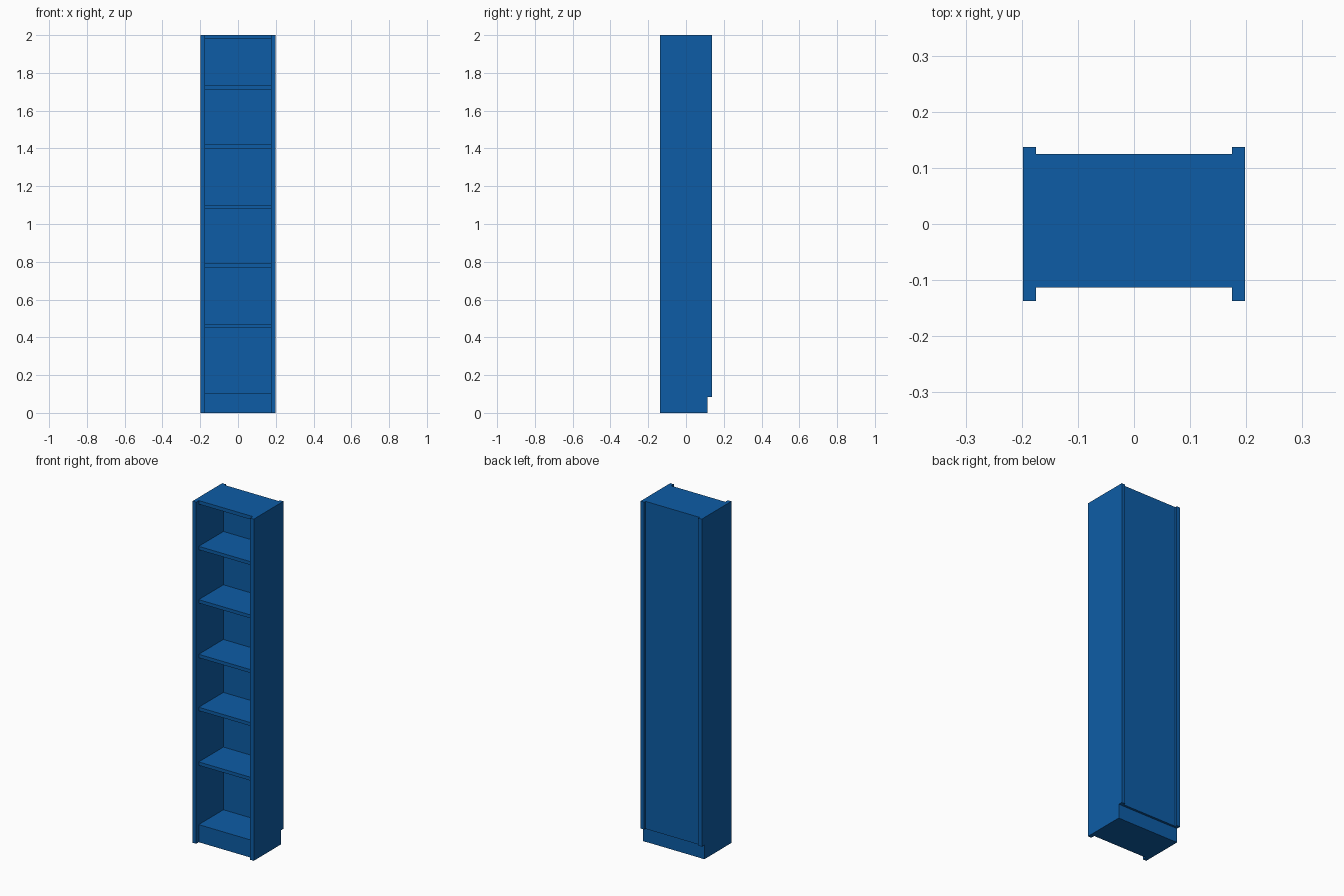
import bpy, bmesh

if "Cube" in bpy.data.objects:
    bpy.data.objects.remove(bpy.data.objects["Cube"])

blue = bpy.data.materials.new("blue")
blue.diffuse_color = (0.004, 0.108, 0.38, 1)
blue.use_nodes = True
blue.node_tree.nodes["Principled BSDF"].inputs["Base Color"].default_value = blue.diffuse_color

X0, X1 = -0.198, 0.198        # outer width
T = 0.023                     # side panel thickness
YF, YB = -0.137, 0.137        # outer depth
FRONT, BACK = -0.113, 0.125   # recessed front edge of shelves, rear of back panel


def prism(name, profile, x0, x1):
    """Extrude a (y, z) profile from x0 to x1."""
    bm = bmesh.new()
    face = bm.faces.new([bm.verts.new((x0, y, z)) for y, z in profile])
    ext = bmesh.ops.extrude_face_region(bm, geom=[face])
    moved = [v for v in ext["geom"] if isinstance(v, bmesh.types.BMVert)]
    bmesh.ops.translate(bm, verts=moved, vec=(x1 - x0, 0, 0))
    bmesh.ops.recalc_face_normals(bm, faces=bm.faces)
    mesh = bpy.data.meshes.new(name)
    bm.to_mesh(mesh)
    bm.free()
    mesh.materials.append(blue)
    ob = bpy.data.objects.new(name, mesh)
    bpy.context.collection.objects.link(ob)
    return ob


def board(name, y0, y1, z0, z1):
    """Box spanning the gap between the side panels."""
    return prism(name, [(y0, z0), (y1, z0), (y1, z1), (y0, z1)], X0 + T, X1 - T)


# Side panels, notched at the lower rear corner for a skirting board
side = [(YF, 0), (0.113, 0), (0.113, 0.083), (YB, 0.083), (YB, 2), (YF, 2)]
prism("left_side", side, X0, X0 + T)
prism("right_side", side, X1 - T, X1)

# Closed plinth under the bottom shelf
board("plinth", FRONT, 0.112, 0, 0.083)

# Bottom shelf, five inner shelves and the top
board("bottom_shelf", FRONT, 0.115, 0.083, 0.103)
for i, z in enumerate((0.45, 0.77, 1.08, 1.4, 1.712)):
    board(f"shelf_{i + 1}", FRONT, 0.115, z, z + 0.02)
board("top_panel", FRONT, 0.115, 1.979, 2)

# Back panel
board("back_panel", 0.115, BACK, 0.083, 2)
